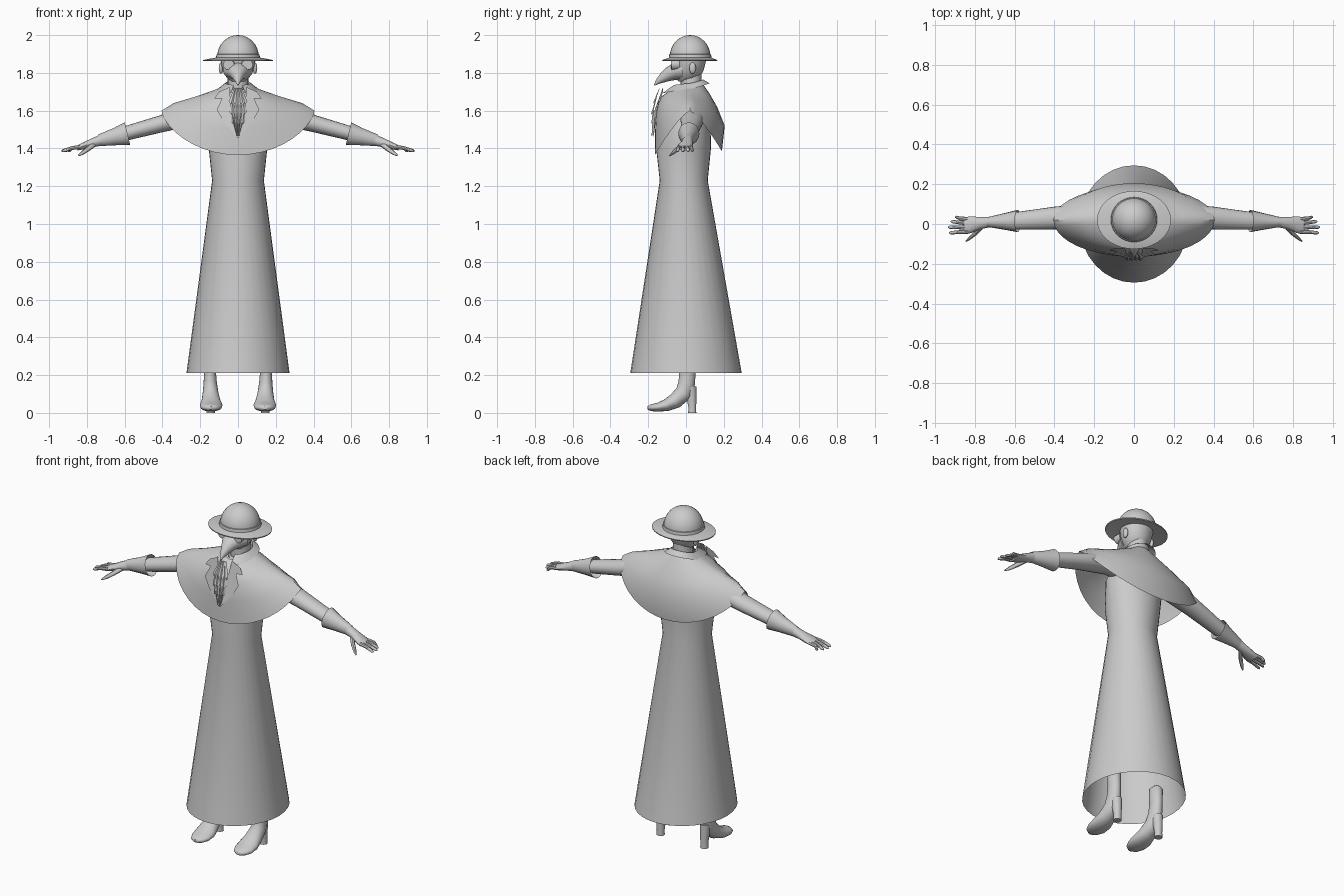
import bpy, bmesh, math
from mathutils import Vector

X, Y, Z = Vector((1, 0, 0)), Vector((0, 1, 0)), Vector((0, 0, 1))


def finish(name, bm, angle=40, mirror=False):
    bmesh.ops.recalc_face_normals(bm, faces=bm.faces)
    me = bpy.data.meshes.new(name)
    bm.to_mesh(me)
    bm.free()
    ob = bpy.data.objects.new(name, me)
    bpy.context.collection.objects.link(ob)
    bpy.ops.object.select_all(action='DESELECT')
    ob.select_set(True)
    bpy.context.view_layer.objects.active = ob
    bpy.ops.object.shade_smooth_by_angle(angle=math.radians(angle))
    if mirror:
        ob.modifiers.new("mirror", 'MIRROR').use_mirror_merge = False
    return ob


def skin(bm, rows, closed):
    for a, b in zip(rows, rows[1:]):
        n = len(a)
        for i in range(n if closed else n - 1):
            j = (i + 1) % n
            bm.faces.new((a[i], a[j], b[j], b[i]))


def tube(name, pts, side=X, n=20, tangent=None, caps=(True, True), mirror=False, angle=40):
    """Loft ellipses (x, y, z, radius along side, other radius) along a path."""
    bm = bmesh.new()
    P = [Vector(p[:3]) for p in pts]
    rows = []
    for i, p in enumerate(pts):
        t = tangent or (P[min(i + 1, len(P) - 1)] - P[max(i - 1, 0)])
        up = side.cross(t).normalized()
        rows.append([bm.verts.new(P[i] + side * p[3] * math.cos(k * math.tau / n)
                                  + up * p[4] * math.sin(k * math.tau / n)) for k in range(n)])
    skin(bm, rows, True)
    if caps[0]:
        bm.faces.new(rows[0])
    if caps[1]:
        bm.faces.new(rows[-1])
    return finish(name, bm, angle, mirror)


def drape(name, front, side, back, start=-90, sweep=360, n=40, cy=0.02):
    """Cloth sheet: (reach, height) rows at the front, side and back, blended by angle."""
    bm = bmesh.new()
    rows = []
    for f, s, b in zip(front, side, back):
        row = []
        for k in range(n if sweep == 360 else n + 1):
            a = math.radians(start + sweep * k / n)
            q = math.sin(a)
            pole = f if q < 0 else b
            row.append(bm.verts.new((s[0] * math.cos(a), cy + (pole[0] - cy) * abs(q),
                                     s[1] + (pole[1] - s[1]) * abs(q) ** 1.3)))
        rows.append(row)
    skin(bm, rows, sweep == 360)
    return finish(name, bm, 50)


def blob(name, loc, size, mirror=False):
    bm = bmesh.new()
    bmesh.ops.create_uvsphere(bm, u_segments=16, v_segments=10, radius=1)
    for v in bm.verts:
        v.co = Vector([v.co[i] * size[i] + loc[i] for i in range(3)])
    return finish(name, bm, 40, mirror)


# Long flared robe, open at the hem
tube("robe", [(0, 0, .21, .273, .295), (0, -.012, 1.23, .137, .127), (0, -.013, 1.4, .155, .145),
              (0, 0, 1.54, .17, .13), (0, .02, 1.63, .14, .095), (0, .025, 1.70, .06, .06)],
     n=32, tangent=Z, caps=(False, True), angle=30)

# Shoulder cape
drape("shoulder_cape",
      [(-.08, 1.71), (-.13, 1.675), (-.155, 1.61), (-.163, 1.5), (-.165, 1.365)],
      [(.07, 1.73), (.15, 1.70), (.24, 1.67), (.34, 1.64), (.405, 1.60)],
      [(.09, 1.74), (.125, 1.69), (.165, 1.62), (.205, 1.52), (.19, 1.385)])

# Turned-down collar, open at the front
drape("collar", [(-.055, 1.70), (-.07, 1.735), (-.135, 1.69)],
      [(.06, 1.70), (.068, 1.745), (.105, 1.715)],
      [(.08, 1.72), (.09, 1.765), (.125, 1.745)], start=-70, sweep=320)


def front_y(z):
    return -.172 if z < 1.61 else -.172 + (z - 1.61) * .38


# Notched lapels
bm = bmesh.new()
outline = [(.045, 1.725), (.10, 1.70), (.125, 1.665), (.085, 1.665), (.112, 1.605),
           (.075, 1.54), (.0, 1.455), (.035, 1.60)]
bm.faces.new([bm.verts.new((x, front_y(z) + x * .15, z)) for x, z in outline])
finish("lapel", bm, mirror=True)

# Layered pleated neck frill
for i, (top, bot, w0, w1) in enumerate([(1.57, 1.47, .035, .008), (1.63, 1.535, .04, .036),
                                        (1.675, 1.585, .035, .045), (1.72, 1.64, .02, .05)]):
    bm = bmesh.new()
    rows = []
    for z, w, d in ((top, w0, .002), (bot, w1, .006)):
        rows.append([bm.verts.new((w * (k / 4 - 1), front_y(z) - .004 - .002 * i + d * (-1) ** k,
                                   z + d * (-1) ** k)) for k in range(9)])
    skin(bm, rows, False)
    finish("neck_frill", bm, 20)

# Sleeve, glove cuff, hand and fingers
tube("sleeve", [(.10, .03, 1.59, .065, .06), (.22, .035, 1.585, .068, .06), (.40, .03, 1.532, .057, .045),
                (.60, .015, 1.478, .044, .038)], Y, mirror=True)
tube("glove_cuff", [(.585, .015, 1.478, .056, .062), (.65, .013, 1.462, .042, .046),
                    (.735, .01, 1.443, .025, .031)], Y, n=16, caps=(False, False), mirror=True)
tube("hand", [(.72, .01, 1.445, .026, .031), (.77, .005, 1.43, .03, .024), (.82, -.004, 1.412, .042, .018),
              (.852, -.007, 1.402, .042, .013)], Y, n=14, mirror=True)
for name, y0, y1, x1 in (("little_finger", .024, .034, .90), ("ring_finger", .004, .012, .922),
                         ("middle_finger", -.017, -.016, .935), ("index_finger", -.038, -.044, .93)):
    tube(name, [(.835, y0, 1.408, .011, .011), (.88, (y0 + y1) / 2, 1.402, .010, .010),
                (x1 - .008, y1, 1.388, .008, .008), (x1, y1, 1.384, .003, .003)],
         Y, n=8, mirror=True)
tube("thumb", [(.76, -.005, 1.425, .015, .015), (.795, -.045, 1.397, .013, .013),
               (.825, -.07, 1.375, .010, .010), (.845, -.086, 1.362, .004, .004)], Y, n=8, mirror=True)

# Heeled boots
boot = tube("boot", [(.148, .012, .33, .015, .02), (.148, .010, .31, .036, .04), (.148, .008, .22, .031, .043),
                     (.147, .004, .16, .035, .044), (.145, -.012, .105, .042, .046),
                     (.143, -.058, .063, .05, .041), (.142, -.105, .040, .06, .032),
                     (.142, -.150, .030, .057, .023), (.142, -.185, .027, .04, .018),
                     (.142, -.203, .026, .015, .009)], mirror=True, angle=60)
tube("boot_heel", [(.145, .022, .14, .03, .034), (.145, .030, .07, .026, .026),
                   (.145, .033, .03, .022, .021), (.145, .033, 0, .023, .022)], n=14, tangent=Z, mirror=True)

# Neck and head
tube("neck", [(0, .03, 1.66, .06, .06), (0, .028, 1.73, .055, .055), (0, .025, 1.80, .055, .058)], tangent=Z)
tube("head", [(0, 0, 1.755, .035, .04), (0, .008, 1.775, .06, .062), (0, .016, 1.81, .08, .076),
              (0, .02, 1.85, .09, .083), (0, .022, 1.89, .095, .09)], tangent=Z)
blob("ear", (.09, .035, 1.825), (.012, .018, .03), True)

# Beaked mask with round goggles
tube("beak_mask", [(0, -.02, 1.812, .08, .05), (0, -.06, 1.806, .06, .045), (0, -.09, 1.793, .042, .037),
                   (0, -.12, 1.775, .027, .027), (0, -.15, 1.753, .013, .014), (0, -.167, 1.735, .003, .003)])
tube("goggle_rim", [(.042, -.035, 1.845, .032, .03), (.049, -.078, 1.843, .03, .027),
                    (.049, -.079, 1.843, .021, .019), (.048, -.072, 1.843, .02, .018)], mirror=True)

# Hat: brim, band and dome
tube("hat_brim", [(0, .02, 1.872, .108, .10), (0, .02, 1.862, .185, .145), (0, .02, 1.868, .186, .146),
                  (0, .022, 1.882, .112, .108)], n=36, tangent=Z)
tube("hat_band", [(0, .022, 1.872, .118, .114), (0, .022, 1.898, .114, .111), (0, .022, 1.90, .105, .105)],
     n=32, tangent=Z)
dome = [(0, .022, 1.885 + .115 * math.sin(a), .109 * math.cos(a) + .001, .107 * math.cos(a) + .001)
        for a in [math.radians(11.25 * k) for k in range(9)]]
tube("hat_dome", dome, n=32, tangent=Z)
